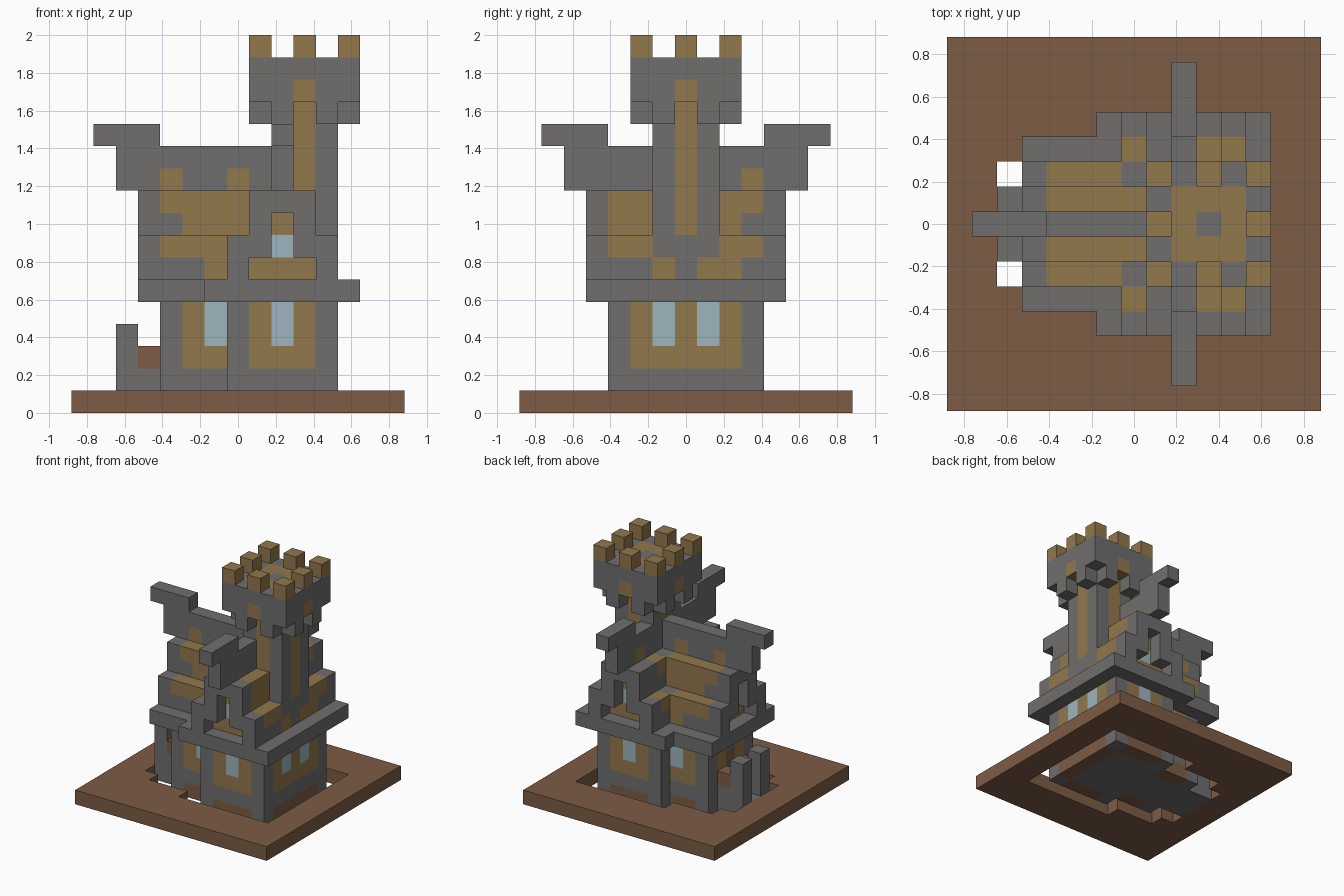
import bpy, bmesh
from mathutils import Vector

if "Cube" in bpy.data.objects:
    bpy.data.objects.remove(bpy.data.objects["Cube"], do_unlink=True)

U = 2 / 17  # edge of one block
PALETTE = {
    "stone": (0.162, 0.158, 0.155),
    "plaster": (0.287, 0.188, 0.073),
    "earth": (0.205, 0.107, 0.060),
    "glass": (0.337, 0.462, 0.509),
}
NAMES = list(PALETTE)
mats = []
for name, rgb in PALETTE.items():
    m = bpy.data.materials.new(name)
    m.use_nodes = True
    m.diffuse_color = (*rgb, 1)
    m.node_tree.nodes["Principled BSDF"].inputs["Base Color"].default_value = (*rgb, 1)
    mats.append(m)

cells = {}  # block position -> [part, colour]


def span(v):
    return range(v[0], v[1] + 1) if isinstance(v, tuple) else (v,)


def block(part, colour, x, y, z):
    """Fill a box of blocks; each range is a number or (first, last)."""
    for i in span(x):
        for j in span(y):
            for k in span(z):
                cells[i, j, k] = [part, colour]


def tint(colour, x, y, z, mirror=True):
    """Recolour existing blocks, on both sides of the y = 0 plane by default."""
    for i in span(x):
        for j in span(y):
            for k in span(z):
                for p in {(i, j, k), (i, -j if mirror else j, k)}:
                    if p in cells:
                        cells[p][1] = colour


def carve(x, y, z):
    for i in span(x):
        for j in span(y):
            for k in span(z):
                cells.pop((i, j, k), None)


# Ground slab with a pit around the foundation
block("ground", "earth", (-7, 7), (-7, 7), 0)
carve(-5, (-2, 2), 0)
carve((-4, -2), (-3, 3), 0)
carve((-1, 5), (-4, 4), 0)

# Ground floor, two blocks wide volumes
block("ground_floor", "stone", (-3, -1), (-2, 2), (0, 4))
block("ground_floor", "stone", (0, 4), (-3, 3), (0, 4))
for colour, z in (("earth", 0), ("plaster", (2, 4))):
    tint(colour, (-2, -1), 2, z)
    tint(colour, (1, 3), 3, z)
    tint(colour, 4, (-2, 2), z)
tint("plaster", -3, 1, (2, 4))
tint("earth", -3, 0, (1, 3))
for x, y in ((-1, 2), (2, 3), (4, 1)):
    tint("glass", x, y, (3, 4))

# Entrance steps with side rails and posts
block("entrance", "stone", (-5, -4), (-1, 1), 0)
block("entrance", "stone", -4, (-1, 1), 1)
for y in (-1, 1):
    block("entrance", "stone", -5, y, (1, 3))
    block("entrance", "earth", -4, y, 2)

# Ledge around the upper storey
block("ledge", "stone", (-4, -2), (-3, 3), 5)
block("ledge", "stone", (-1, 5), (-4, 4), 5)

# Stepped roofs: west wing along x, cross wing along y
for half, z in ((2, (6, 7)), (1, (8, 9))):
    block("west_roof", "stone", (-3, 0), (-half, half), z)
for half, z in ((2, (6, 7)), (1, (8, 9))):
    block("cross_roof", "stone", (2 - half, 2 + half), (-3, 3), z)

# Plaster patches on the roofs
tint("plaster", -1, 2, 6)
tint("plaster", (-3, -1), 2, 7)
tint("plaster", (-2, 0), 1, 8)
tint("plaster", (-3, 0), 1, 9)
tint("plaster", 0, 3, 7)
tint("plaster", 1, 2, 9)
tint("plaster", 4, (2, 3), 7)
tint("plaster", 3, (2, 3), 9)
tint("plaster", 3, 2, 8)
tint("plaster", 3, -3, 8, mirror=False)
tint("plaster", 4, -1, 6, mirror=False)
tint("plaster", 4, (1, 2), 6, mirror=False)

# Gable walls seen through the arches
tint("plaster", (1, 3), 3, 6)
tint("plaster", 2, 3, 8)
tint("glass", 2, 3, 7)
tint("plaster", -3, (0, 1), 6)
tint("plaster", -3, 0, 8)
tint("glass", -3, 0, 7)


def gable(part, place):
    """Open stone arch with an overhanging ridge end; place maps (across, out)."""
    def put(a, out, z):
        for s in {a, -a}:
            block(part, "stone", *place(s, out), z)
    put(2, 0, (6, 7))
    put(1, 0, (7, 9))
    put(0, 0, (9, 12))
    put(0, 1, (10, 12))
    put(0, 2, 12)
    carve(*place(0, 1), (10, 9))
    for s in (-1, 1):
        carve(*place(s, 0), 6)


gable("west_gable", lambda a, o: (-4 - o, a))
gable("front_gable", lambda a, o: (2 + a, -4 - o))
gable("back_gable", lambda a, o: (2 + a, 4 + o))

# Ridges
block("west_ridge", "stone", (-3, 1), 0, (10, 11))
block("cross_ridge", "stone", 2, (-3, 3), (10, 11))
tint("plaster", -3, 0, 10)
tint("plaster", 0, 0, 10)
tint("plaster", 2, 3, 10, mirror=False)

# Tower shaft with plaster stripes
block("tower_shaft", "stone", (2, 4), (-1, 1), (8, 13))
tint("plaster", 3, 1, (8, 13))
for x in (2, 4):
    tint("plaster", x, 0, (8, 13))

# Tower crown: brackets, parapet block, floor and merlons
for s in (-1, 1):
    for t in (-1, 1):
        block("crown_brackets", "stone", 3 + 2 * s, t, 13)
        block("crown_brackets", "stone", 3 + s, 2 * t, 13)
block("crown", "stone", (1, 5), (-2, 2), (14, 15))
tint("plaster", (2, 4), (-1, 1), 15)
tint("stone", 3, 0, 15)
for a in (-2, 0, 2):
    for b in (-2, 0, 2):
        if a or b:
            block("merlons", "plaster", 3 + a, b, 16)
            if not (a and b):
                tint("plaster", 3 + a, b, 14)

# Turn every part into a mesh of its exposed faces
AXES = [Vector(v) for v in ((1, 0, 0), (0, 1, 0), (0, 0, 1))]
for part in sorted({c[0] for c in cells.values()}):
    bm = bmesh.new()
    for pos, (owner, colour) in cells.items():
        if owner != part:
            continue
        centre = Vector(pos) + Vector((0, 0, 0.5))
        for n in range(3):
            for s in (-1, 1):
                d = AXES[n] * s
                if tuple(int(c) for c in Vector(pos) + d) in cells:
                    continue
                u, v = AXES[(n + 1) % 3] * s, AXES[(n + 2) % 3]
                quad = [bm.verts.new((centre + (d + u * a + v * b) / 2) * U)
                        for a, b in ((-1, -1), (1, -1), (1, 1), (-1, 1))]
                bm.faces.new(quad).material_index = NAMES.index(colour)
    bmesh.ops.remove_doubles(bm, verts=bm.verts[:], dist=U / 100)
    mesh = bpy.data.meshes.new(part)
    bm.to_mesh(mesh)
    bm.free()
    for m in mats:
        mesh.materials.append(m)
    bpy.context.collection.objects.link(bpy.data.objects.new(part, mesh))
